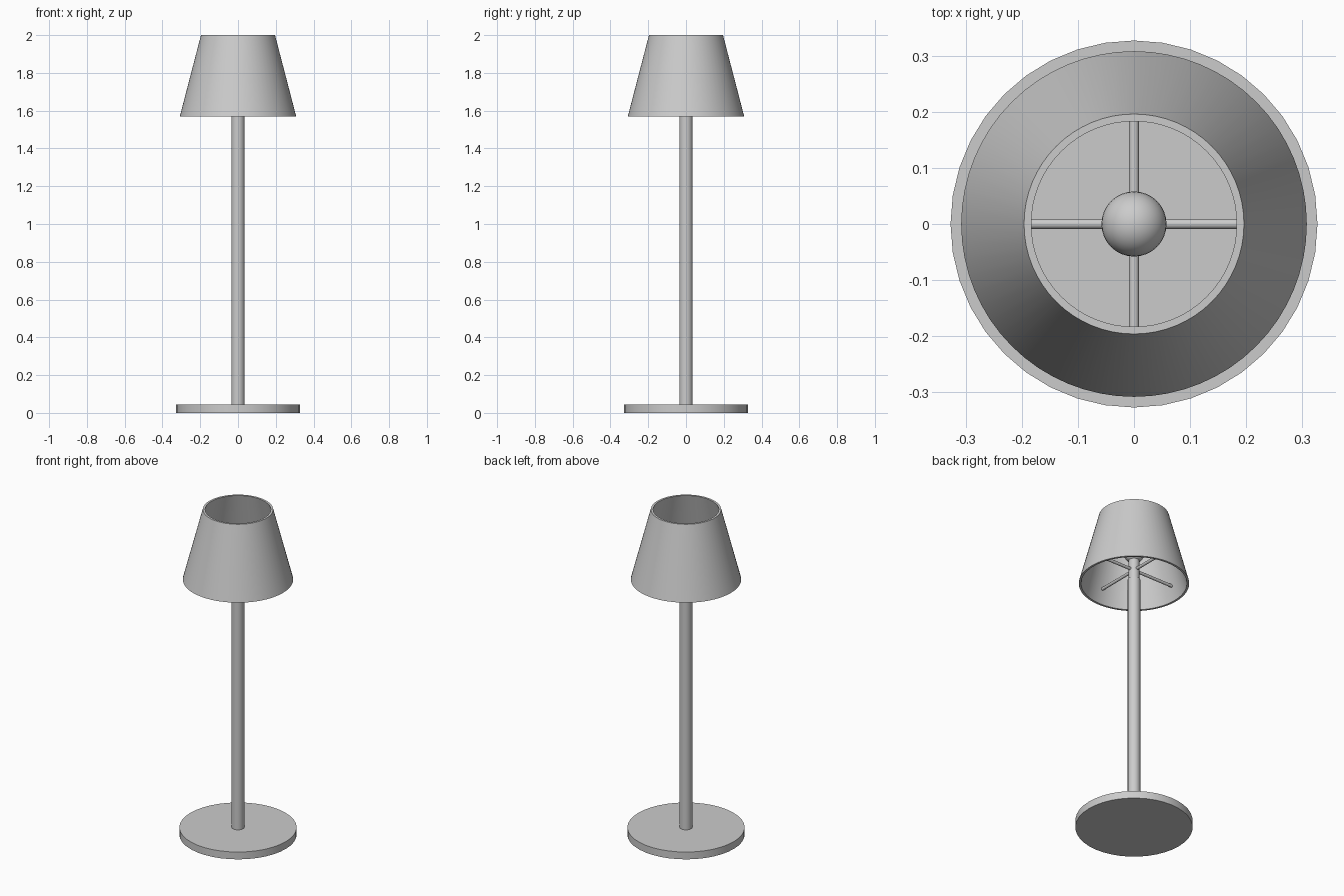
import bpy, math

if "Cube" in bpy.data.objects:
    bpy.data.objects.remove(bpy.data.objects["Cube"])


def smooth(ob, name):
    ob.name = name
    bpy.ops.object.shade_smooth_by_angle(angle=math.radians(35))
    return ob


def cylinder(name, r, z0, z1, sides=32):
    bpy.ops.mesh.primitive_cylinder_add(vertices=sides, radius=r, depth=z1 - z0,
                                        location=(0, 0, (z0 + z1) / 2))
    return smooth(bpy.context.object, name)


def lathe(name, profile, sides=64, closed=False):
    """Revolve an (r, z) profile around the z axis."""
    n = len(profile)
    verts = [(r * math.cos(2 * math.pi * i / sides), r * math.sin(2 * math.pi * i / sides), z)
             for i in range(sides) for r, z in profile]
    faces = []
    for i in range(sides):
        a, b = i * n, (i + 1) % sides * n
        for j in range(n if closed else n - 1):
            k = (j + 1) % n
            faces.append((a + j, b + j, b + k, a + k))
    me = bpy.data.meshes.new(name)
    me.from_pydata(verts, [], faces)
    ob = bpy.data.objects.new(name, me)
    bpy.context.collection.objects.link(ob)
    bpy.ops.object.select_all(action='DESELECT')
    ob.select_set(True)
    bpy.context.view_layer.objects.active = ob
    return smooth(ob, name)


# Base disc and pole
cylinder("base", 0.327, 0, 0.045, 40)
cylinder("pole", 0.035, 0.045, 1.595)

# Socket holding the bulb and spokes
cylinder("socket", 0.03, 1.595, 1.72)

# Bulb
bpy.ops.mesh.primitive_uv_sphere_add(segments=32, ring_count=16, radius=0.058,
                                     location=(0, 0, 1.765))
smooth(bpy.context.object, "bulb")

# Hollow tapered shade, open at both ends
lathe("shade", [(0.308, 1.57), (0.196, 2.0), (0.183, 2.0), (0.295, 1.57)], closed=True)

# Four spokes carrying the shade
for i in range(4):
    a = i * math.pi / 2
    r0, r1 = 0.02, 0.28
    m = (r0 + r1) / 2
    bpy.ops.mesh.primitive_cylinder_add(
        vertices=16, radius=0.009, depth=r1 - r0,
        location=(m * math.cos(a), m * math.sin(a), 1.655),
        rotation=(0, math.pi / 2, a))
    smooth(bpy.context.object, f"spoke_{i + 1}")
